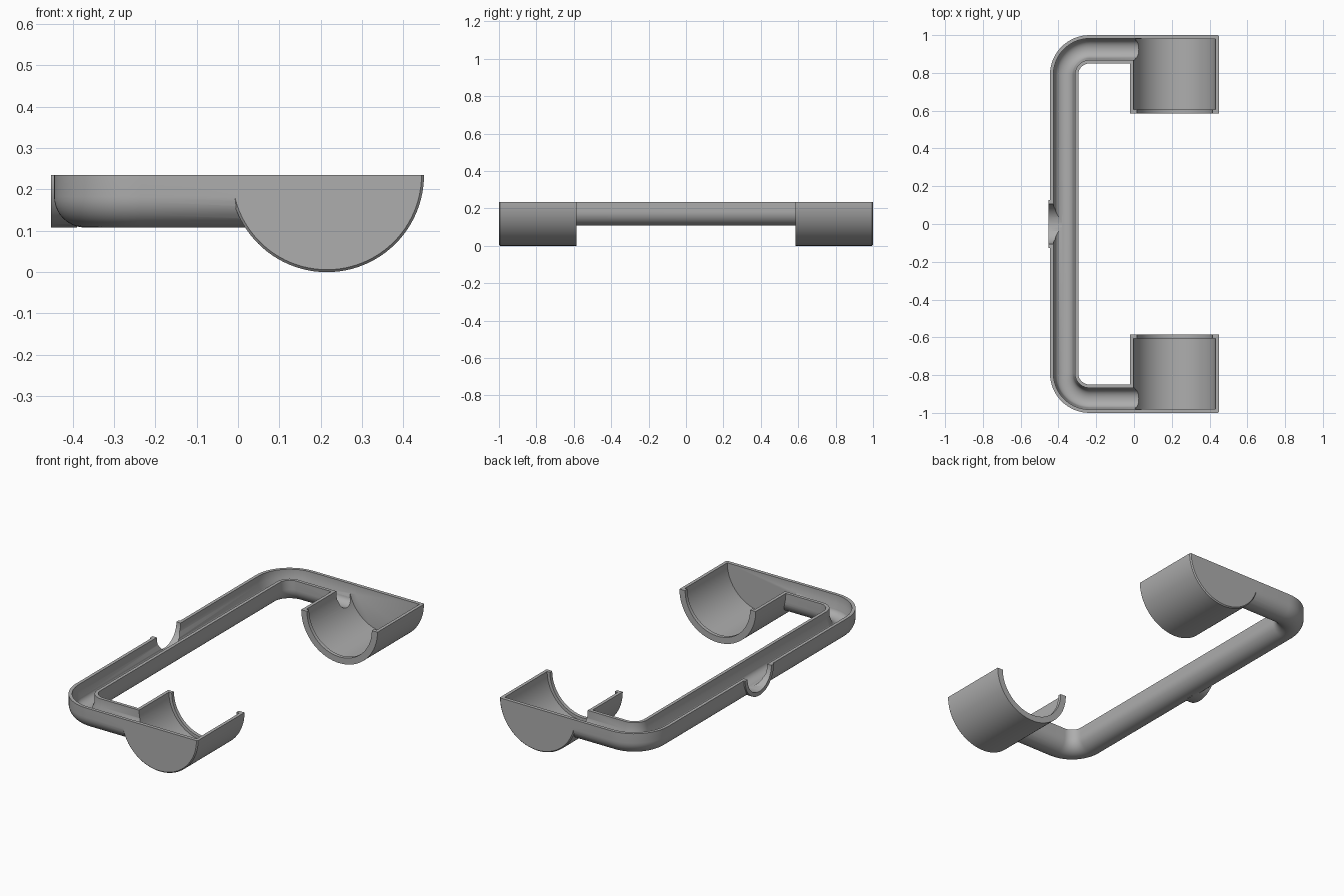
import bpy, bmesh
from math import sin, cos, pi

cube = bpy.data.objects.get("Cube")
if cube:
    bpy.data.objects.remove(cube, do_unlink=True)

TOP = 0.235        # height of the flat rim
CUP_X = 0.215      # axis of both cups
LINE_X = -0.37     # centre line of the long channel
LINE_Y = 0.925     # centre line of the short arms
BEND = 0.135       # bend radius of the centre line

grey = bpy.data.materials.new("plain grey")
grey.use_nodes = True
colour = (0.42, 0.42, 0.42, 1)
grey.diffuse_color = colour
grey.node_tree.nodes["Principled BSDF"].inputs["Base Color"].default_value = colour


def loft(name, rings):
    """Closed solid through a list of equal point rings."""
    bm = bmesh.new()
    loops = [[bm.verts.new(p) for p in ring] for ring in rings]
    n = len(loops[0])
    for a, b in zip(loops, loops[1:]):
        for i in range(n):
            j = (i + 1) % n
            bm.faces.new((a[i], a[j], b[j], b[i]))
    bm.faces.new(loops[0])
    bm.faces.new(loops[-1])
    bmesh.ops.recalc_face_normals(bm, faces=bm.faces)
    mesh = bpy.data.meshes.new(name)
    bm.to_mesh(mesh)
    bm.free()
    mesh.materials.append(grey)
    ob = bpy.data.objects.new(name, mesh)
    bpy.context.collection.objects.link(ob)
    return ob


def half_disc(r, rise=0.0, steps=48):
    """Lower half circle with optional straight walls above, as (side, z)."""
    pts = [(r * cos(pi + pi * i / steps), TOP + r * sin(pi + pi * i / steps))
           for i in range(steps + 1)]
    return pts + ([(r, TOP + rise), (-r, TOP + rise)] if rise else [])


def trough(name, sections, axis, rise=0.0):
    """Half cylinder along x or y from (position, radius) pairs."""
    rings = []
    for pos, r in sections:
        d = half_disc(r, rise)
        rings.append([(CUP_X + s, pos, z) if axis == "y" else (pos, s, z)
                      for s, z in d])
    return loft(name, rings)


def sweep(name, section, end_x):
    """Sweep a (side, z) section along the C-shaped centre line."""
    path = [(end_x, -LINE_Y, 0, -1)]
    cx, cy = LINE_X + BEND, LINE_Y - BEND
    for sign, start in ((-1, 1.5 * pi), (1, pi)):
        for i in range(17):
            a = start - pi / 2 * i / 16
            nx, ny = cos(a), sin(a)
            path.append((cx + BEND * nx, sign * cy + BEND * ny, nx, ny))
    path.append((end_x, LINE_Y, 0, 1))
    return loft(name, [[(x + s * nx, y + s * ny, z) for s, z in section]
                       for x, y, nx, ny in path])


def u_section(half, low, shoulder, top):
    """U shape with a rounded bottom and straight walls."""
    arc = [(half * cos(pi + pi * i / 20),
            shoulder + (shoulder - low) * sin(pi + pi * i / 20)) for i in range(21)]
    return arc + [(half, top), (-half, top)]


def combine(target, tool, operation):
    mod = target.modifiers.new(tool.name, "BOOLEAN")
    mod.object, mod.operation, mod.solver = tool, operation, "EXACT"
    bpy.context.view_layer.objects.active = target
    bpy.ops.object.modifier_apply(modifier=mod.name)
    bpy.data.objects.remove(tool, do_unlink=True)


# Outer bodies: channel, two end cups, half collar on the outer wall
frame = sweep("channel_frame", u_section(0.075, 0.108, 0.183, TOP), 0.03)
for s in (-1, 1):
    combine(frame, trough("cup", [(s * 0.585, 0.235), (s * 0.994, 0.235),
                                  (s * 1.0, 0.229)], "y"), "UNION")
combine(frame, trough("collar", [(-0.453, 0.127), (-0.39, 0.127)], "x"), "UNION")

# Hollows: cup cavities with an inner lip at the open end
for s in (-1, 1):
    combine(frame, trough("cup_hollow", [(s * 0.605, 0.217), (s * 0.98, 0.217)],
                          "y", 0.1), "DIFFERENCE")
    combine(frame, trough("cup_mouth", [(s * 0.5, 0.2), (s * 0.62, 0.2)],
                          "y", 0.1), "DIFFERENCE")

# Channel hollow with shoulders that narrow towards the floor
groove = u_section(0.047, 0.13, 0.165, 0.19)[:-2]
groove += [(0.057, 0.19), (0.057, 0.3), (-0.057, 0.3), (-0.057, 0.19)]
combine(frame, sweep("channel_hollow", groove, 0.04), "DIFFERENCE")

# Round notch through the collar
combine(frame, trough("collar_notch", [(-0.5, 0.105), (-0.38, 0.105)], "x", 0.1),
        "DIFFERENCE")

# Smooth curved walls, sharp rims
bpy.ops.object.select_all(action="DESELECT")
frame.select_set(True)
bpy.context.view_layer.objects.active = frame
bpy.ops.object.shade_smooth_by_angle(angle=pi / 6)
